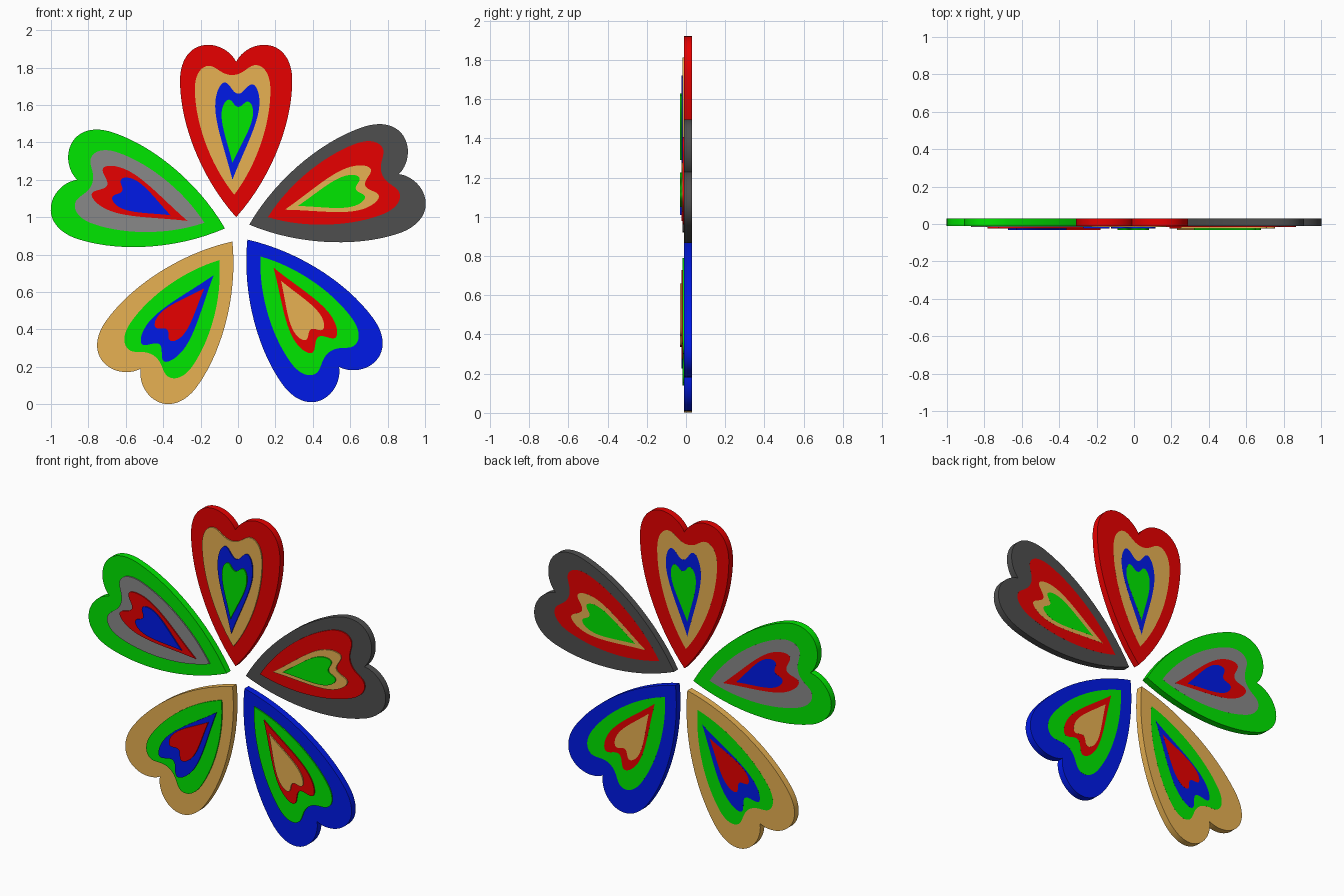
import bpy
import bmesh
import math
from mathutils import Vector
from mathutils.geometry import interpolate_bezier

cube = bpy.data.objects.get("Cube")
if cube:
    bpy.data.objects.remove(cube, do_unlink=True)


def make_material(name, color):
    mat = bpy.data.materials.new(name)
    mat.use_nodes = True
    mat.diffuse_color = (*color, 1)
    mat.node_tree.nodes["Principled BSDF"].inputs["Base Color"].default_value = (*color, 1)
    return mat


materials = {name: make_material(name, color) for name, color in {
    "red": (0.8, 0, 0),
    "green": (0, 0.8, 0),
    "blue": (0, 0.01, 0.8),
    "tan": (0.8, 0.44, 0.085),
    "grey": (0.25, 0.25, 0.25),
    "dark_grey": (0.077, 0.077, 0.077),
}.items()}

# Half-heart features: belly handles, lobe peak and cleft handles
full_belly = ((0.62, 0.25), (1, 0.6))
slim_belly = ((0.4, 0.33), (1, 0.65))
layers = [
    dict(name="base", half_width=0.3, belly=full_belly,
         peak=(0.5, 1.11), cleft=((0.28, 1.11), (0.08, 1.06))),
    dict(name="outer_inlay", half_width=0.202, belly=full_belly,
         peak=(0.62, 1.08), cleft=((0.42, 1.08), (0.3, 1))),
    dict(name="middle_inlay", half_width=0.118, belly=slim_belly,
         peak=(0.62, 1.12), cleft=((0.4, 1.12), (0.25, 1))),
    dict(name="inner_inlay", half_width=0.084, belly=slim_belly,
         peak=(0.6, 1.11), cleft=((0.38, 1.11), (0.25, 1))),
]


def heart_outline(layer):
    """Unit heart: tip at the origin, notch at (0, 1), half width 1."""
    peak = layer["peak"]
    widest = (1, 0.88)
    segments = [
        ((0, 0), *layer["belly"], widest),                # side
        (widest, (1, 1.02), (0.8, peak[1]), peak),        # outer lobe
        (peak, *layer["cleft"], (0, 1)),                  # inner lobe
    ]
    half = []
    for segment in segments:
        half += interpolate_bezier(*[Vector(p) for p in segment], 16)[:-1]
    mirrored = [Vector((-p.x, p.y)) for p in reversed(half[1:])]
    return half + [Vector((0, 1))] + mirrored


def add_heart(name, color, tip, notch, layer, front, back):
    """Upright heart plate with its point at tip and its cleft at notch."""
    tip, notch = Vector(tip), Vector(notch)
    along = notch - tip
    across = Vector((along.y, -along.x)).normalized() * layer["half_width"]
    bm = bmesh.new()
    verts = []
    for p in heart_outline(layer):
        q = tip + along * p.y + across * p.x
        verts.append(bm.verts.new((q.x, front, q.y)))
    face = bm.faces.new(verts)
    extruded = bmesh.ops.extrude_face_region(bm, geom=[face], use_keep_orig=True)
    moved = [v for v in extruded["geom"] if isinstance(v, bmesh.types.BMVert)]
    bmesh.ops.translate(bm, verts=moved, vec=(0, back - front, 0))
    bmesh.ops.recalc_face_normals(bm, faces=bm.faces)
    mesh = bpy.data.meshes.new(name)
    bm.to_mesh(mesh)
    bm.free()
    mesh.materials.append(materials[color])
    obj = bpy.data.objects.new(name, mesh)
    bpy.context.collection.objects.link(obj)
    bpy.ops.object.select_all(action='DESELECT')
    obj.select_set(True)
    bpy.context.view_layer.objects.active = obj
    bpy.ops.object.shade_smooth_by_angle(angle=math.radians(30))


# Each petal: four nested hearts from the outside in (colour, tip, notch)
petals = {
    "top_petal": [
        ("red", (-.01, 1), (-.01, 1.83)),
        ("tan", (-.02, 1.12), (-.03, 1.76)),
        ("blue", (-.03, 1.2), (0, 1.66)),
        ("green", (-.03, 1.29), (0, 1.59))],
    "upper_left_petal": [
        ("dark_grey", (.06, .96), (.86, 1.23)),
        ("red", (.16, 1), (.77, 1.23)),
        ("tan", (.25, 1.04), (.68, 1.17)),
        ("green", (.32, 1.06), (.63, 1.15))],
    "lower_left_petal": [
        ("blue", (.05, .88), (.54, .2)),
        ("green", (.12, .79), (.49, .28)),
        ("red", (.19, .73), (.43, .36)),
        ("tan", (.23, .66), (.39, .4))],
    "lower_right_petal": [
        ("tan", (-.03, .87), (-.52, .19)),
        ("green", (-.1, .77), (-.45, .26)),
        ("blue", (-.13, .69), (-.42, .32)),
        ("red", (-.18, .62), (-.38, .4))],
    "upper_right_petal": [
        ("green", (-.07, .94), (-.86, 1.2)),
        ("grey", (-.18, .97), (-.78, 1.18)),
        ("red", (-.27, .98), (-.7, 1.17)),
        ("blue", (-.36, 1.01), (-.62, 1.14))],
}

for petal, hearts in petals.items():
    for i, (color, tip, notch) in enumerate(hearts):
        # Inlays step forward at the front and lie almost flush at the back
        add_heart(f"{petal}_{layers[i]['name']}", color, tip, notch, layers[i],
                  front=-0.01 - 0.007 * i, back=0.03 + 0.0002 * i)
